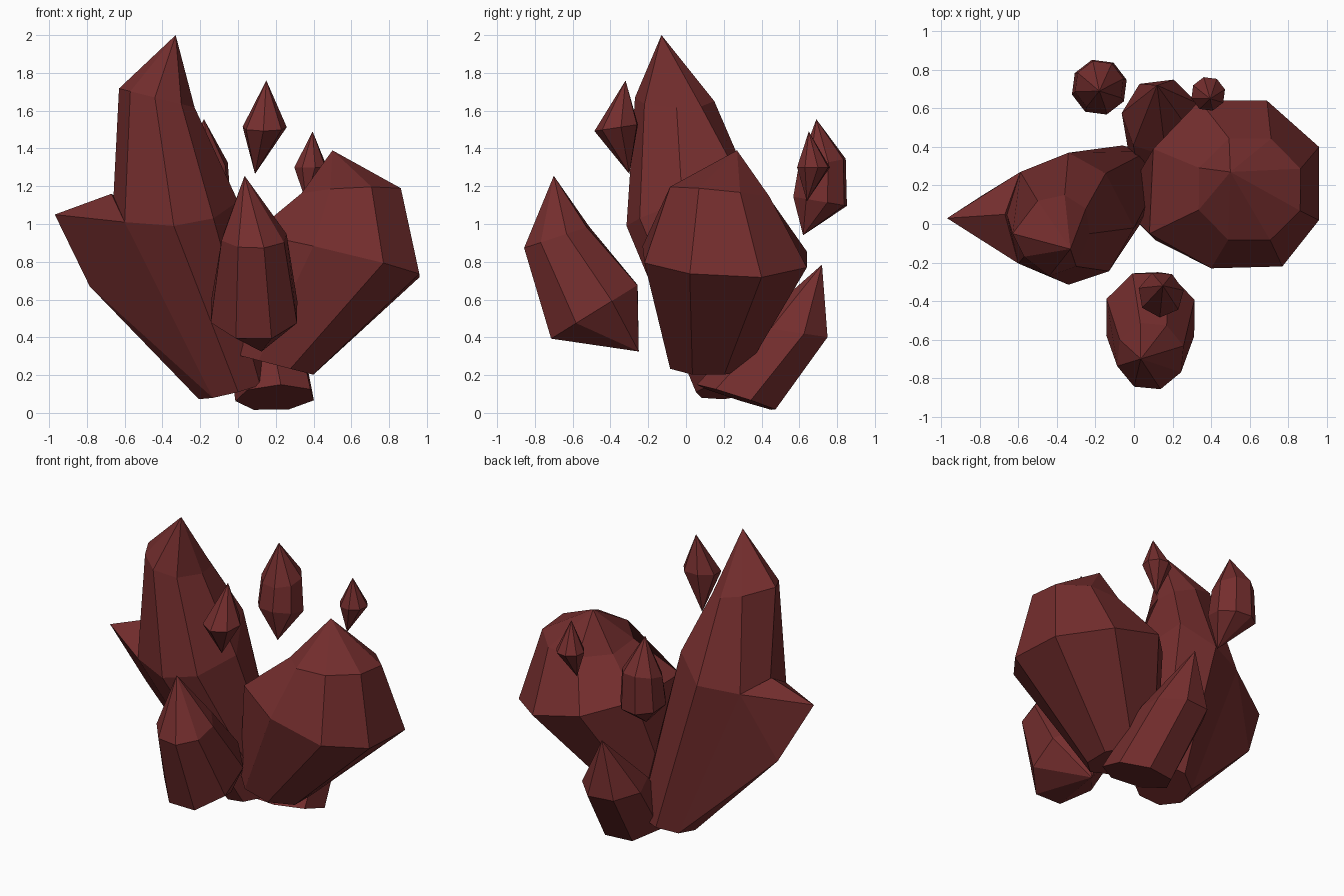
import bpy
import bmesh
from math import cos, sin, radians, tau

cube = bpy.data.objects.get("Cube")
if cube:
    bpy.data.objects.remove(cube, do_unlink=True)

# One dark red stone colour
stone = bpy.data.materials.new("dark_red_stone")
stone.use_nodes = True
colour = (0.175, 0.027, 0.027, 1)
stone.diffuse_color = colour
stone.node_tree.nodes["Principled BSDF"].inputs["Base Color"].default_value = colour


def finish(name, bm):
    """Turn a bmesh into a flat-shaded stone object."""
    bmesh.ops.recalc_face_normals(bm, faces=bm.faces[:])
    mesh = bpy.data.meshes.new(name)
    bm.to_mesh(mesh)
    bm.free()
    mesh.materials.append(stone)
    obj = bpy.data.objects.new(name, mesh)
    bpy.context.scene.collection.objects.link(obj)
    return obj


def tilted(points, centre, slope_x=0, slope_y=0):
    """Lay flat outline points on a sloping plane through the centre."""
    cx, cy, cz = centre
    return [(x, y, cz + slope_x * (x - cx) + slope_y * (y - cy)) for x, y in points]


def ring(sides, phase, centre, radius, slope_x=0, slope_y=0):
    """Regular polygon on a sloping plane."""
    angles = [radians(phase) + tau * i / sides for i in range(sides)]
    points = [(centre[0] + radius * cos(a), centre[1] + radius * sin(a)) for a in angles]
    return tilted(points, centre, slope_x, slope_y)


def crystal(name, rings, top, bottom=None):
    """Loft rings from low to high, close with a point above and a point or cap below."""
    bm = bmesh.new()
    loops = [[bm.verts.new(p) for p in r] for r in rings]
    count = len(loops[0])
    tip = bm.verts.new(top)
    foot = bm.verts.new(bottom) if bottom else None
    for i in range(count):
        j = (i + 1) % count
        for low, high in zip(loops, loops[1:]):
            bm.faces.new((low[i], low[j], high[j], high[i]))
        bm.faces.new((loops[-1][i], loops[-1][j], tip))
        if foot:
            bm.faces.new((loops[0][j], loops[0][i], foot))
    if not foot:
        bm.faces.new(loops[0][::-1])
    return finish(name, bm)


def hull(name, points):
    """Convex chunk around a few corner points."""
    bm = bmesh.new()
    for p in points:
        bm.verts.new(p)
    result = bmesh.ops.convex_hull(bm, input=bm.verts[:])
    loose = [v for v in result["geom_interior"] if isinstance(v, bmesh.types.BMVert)]
    bmesh.ops.delete(bm, geom=loose, context="VERTS")
    return finish(name, bm)


# Tall crystal with an uneven outline
base = ring(8, 235, (-.03, .23, .12), .18, .25, .1)
waist = [(-.6, -.205, 1.01), (-.34, -.315, .99), (-.13, -.245, 1.03), (0, -.02, 1.12),
         (-.147, .263, 1.28), (-.34, .37, 1.14), (-.59, .27, 1.11), (-.66, .05, 1.13)]
shoulder = [(-.57, -.17), (-.44, -.27), (-.3, -.22), (-.23, -.05),
            (-.25, .08), (-.36, .15), (-.5, .12), (-.63, -.05)]
crystal("tall_crystal", [base, waist, tilted(shoulder, (-.4, 0, 1.66), -.25)],
        (-.33, -.13, 2))

# Pointed ledge on the side of the tall crystal, sharing its edges
hull("side_spike", [(-.97, .03, 1.05), (-.67, .05, 1.16), (-.785, .15, .67),
                    waist[0], waist[-2], base[0], base[-1], base[-2]])

# Wide crystal leaning the other way
belt = [(.96, .4), (.69, .64), (.34, .64), (.1, .39),
        (.08, -.05), (.4, -.23), (.77, -.22), (.96, .02)]
crystal("wide_crystal", [
    ring(8, 22, (.195, .12, .255), .22, -.26),
    tilted(belt, (.53, .21, .83), -.24, -.05),
    ring(8, 22, (.6, .18, 1.165), .285, .05, -.1),
], (.5, .27, 1.39))

# Small crystal low at the back
crystal("back_crystal", [
    ring(7, 20, (.2, .27, .08), .215, .05, -.32),
    ring(7, 20, (.14, .555, .43), .205, 0, -.15),
], (.12, .72, .785))

# Leaning shard hovering at the front
crystal("front_shard", [
    ring(8, 22, (.085, -.485, .535), .247, 0, .62),
    ring(8, 17, (.085, -.685, .93), .18, 0, .33),
], (.035, -.7, 1.255), (.125, -.25, .325))

# Small floating shards
crystal("floating_shard_front", [
    ring(7, 10, (.14, -.365, 1.51), .12, 0, .15),
], (.15, -.32, 1.76), (.09, -.3, 1.265))

crystal("floating_shard_back", [
    ring(8, 15, (-.18, .71, 1.12), .147, 0, -.17),
    ring(8, 15, (-.18, .72, 1.32), .13, 0, .2),
], (-.18, .69, 1.555), (-.14, .62, .94))

crystal("floating_shard_side", [
    ring(8, 15, (.385, .675, 1.3), .09),
], (.395, .65, 1.49), (.36, .64, 1.12))
